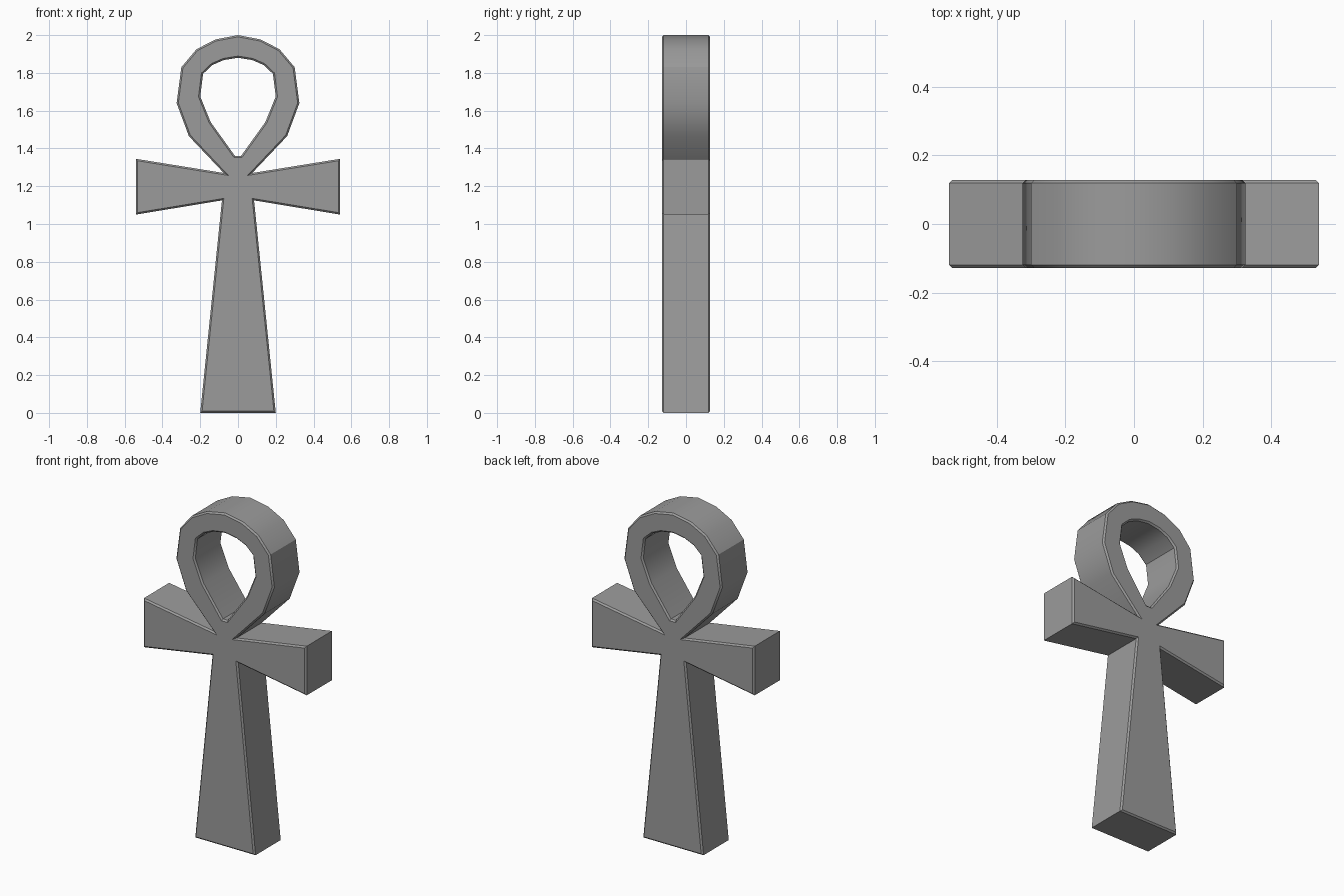
import bpy
import bmesh
import math

if "Cube" in bpy.data.objects:
    bpy.data.objects.remove(bpy.data.objects["Cube"], do_unlink=True)

DEPTH = 0.256
BEVEL = 0.009

# Half outline: outer edge from the crown down to the foot
OUTER = [(0, 2.0), (0.12, 1.977), (0.22, 1.925), (0.3, 1.83), (0.325, 1.64),
         (0.26, 1.465), (0.075, 1.27), (0.54, 1.345), (0.54, 1.05),
         (0.085, 1.125), (0.2, 0), (0, 0)]
# Half opening: from its lower tip up to its top
INNER = [(0, 1.36), (0.016, 1.36), (0.145, 1.54), (0.2, 1.675), (0.185, 1.795),
         (0.135, 1.842), (0.075, 1.868), (0, 1.88)]

# Single metal colour
metal = bpy.data.materials.new("grey_metal")
metal.use_nodes = True
GREY = (0.33, 0.33, 0.33, 1)
metal.diffuse_color = GREY
metal.node_tree.nodes["Principled BSDF"].inputs["Base Color"].default_value = GREY

# Two mirrored halves joined along the centre line
bm = bmesh.new()
for side in (1, -1):
    points = (OUTER + INNER)[::side]
    bm.faces.new([bm.verts.new((side * x, -DEPTH / 2, z)) for x, z in points])
bmesh.ops.remove_doubles(bm, verts=bm.verts[:], dist=0.0001)

# Thickness
plate = bm.faces[:]
result = bmesh.ops.extrude_face_region(bm, geom=plate, use_keep_orig=True)
back = [v for v in result["geom"] if isinstance(v, bmesh.types.BMVert)]
bmesh.ops.translate(bm, verts=back, vec=(0, DEPTH, 0))
bmesh.ops.recalc_face_normals(bm, faces=bm.faces[:])

# Narrow chamfer around the front and back rims
rims = [e for e in bm.edges
        if len(e.link_faces) == 2 and e.calc_face_angle() > math.radians(80)
        and abs(e.verts[0].co.y - e.verts[1].co.y) < 0.001]
bmesh.ops.bevel(bm, geom=rims, offset=BEVEL, offset_type="OFFSET",
                segments=1, affect="EDGES")
bmesh.ops.recalc_face_normals(bm, faces=bm.faces[:])

mesh = bpy.data.meshes.new("looped_cross")
bm.to_mesh(mesh)
bm.free()
mesh.materials.append(metal)
cross = bpy.data.objects.new("looped_cross", mesh)
bpy.context.collection.objects.link(cross)

# Soft loop, crisp corners
bpy.ops.object.select_all(action="DESELECT")
cross.select_set(True)
bpy.context.view_layer.objects.active = cross
bpy.ops.object.shade_smooth_by_angle(angle=math.radians(30))
